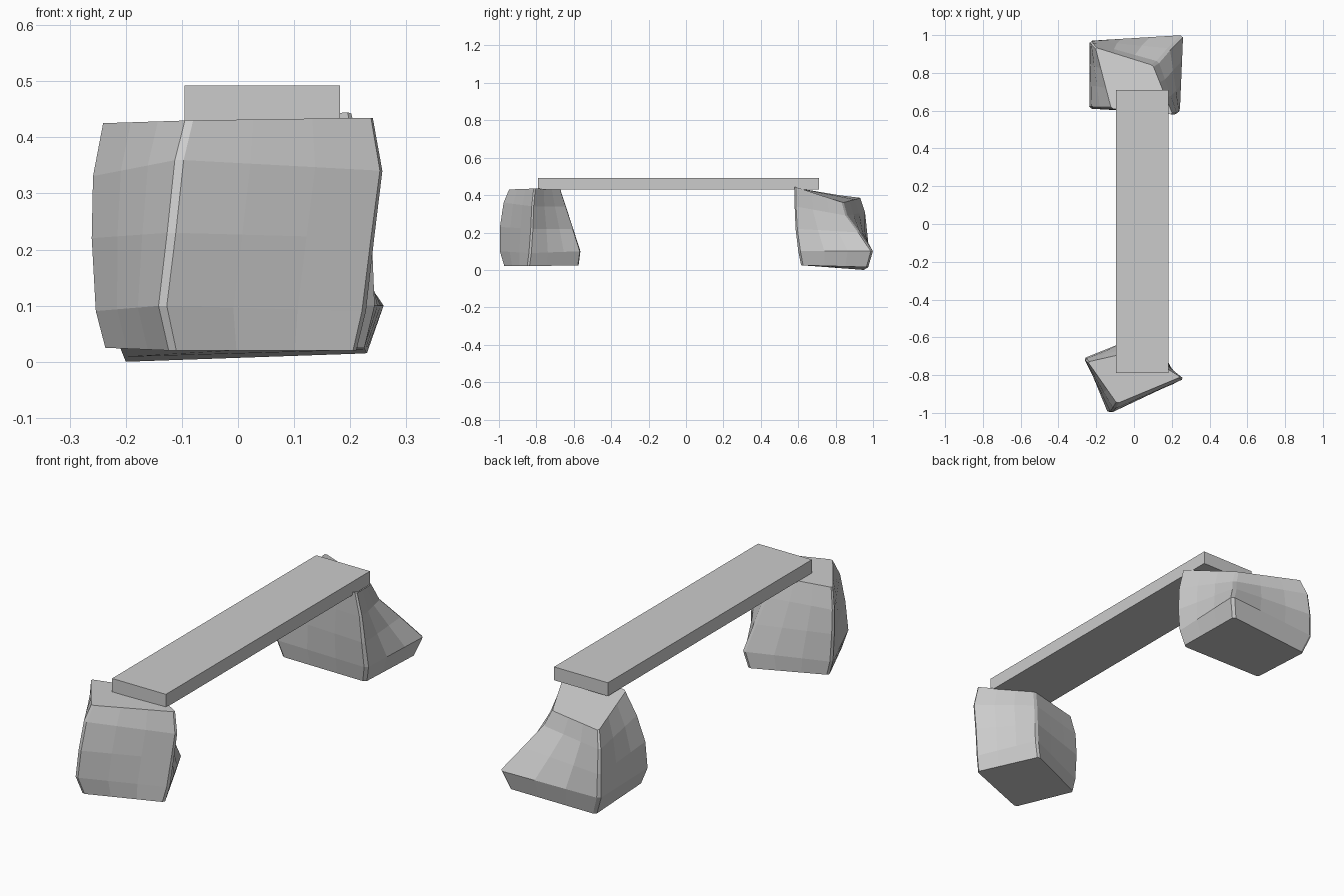
import bpy, bmesh
from mathutils import Vector

if "Cube" in bpy.data.objects:
    bpy.data.objects.remove(bpy.data.objects["Cube"])


def stone(name, corners):
    """Loft a faceted block from four corner profiles, each running bottom to top."""
    bm = bmesh.new()
    rings = []
    for level in zip(*corners):
        pts = [Vector(p) for p in level]
        ring = []
        for i, a in enumerate(pts):
            b = pts[(i + 1) % 4]
            # columns near both ends give each corner a narrow chamfer
            ring += [bm.verts.new(a.lerp(b, t)) for t in (0.03, 0.35, 0.66, 0.97)]
        rings.append(ring)
    n = len(rings[0])
    for lo, hi in zip(rings, rings[1:]):
        for i in range(n):
            j = (i + 1) % n
            bm.faces.new((lo[i], lo[j], hi[j], hi[i]))
    bm.faces.new(rings[0][::-1])
    bm.faces.new(rings[-1])
    bmesh.ops.recalc_face_normals(bm, faces=bm.faces)
    mesh = bpy.data.meshes.new(name)
    bm.to_mesh(mesh)
    bm.free()
    obj = bpy.data.objects.new(name, mesh)
    bpy.context.collection.objects.link(obj)
    return obj


# Front support stone, turned on the ground
stone("front_stone", [
    [(-.12, -.975, .02), (-.138, -1.0, .10), (-.122, -1.0, .23), (-.108, -.98, .36), (-.09, -.95, .43)],
    [(.215, -.845, .02), (.232, -.835, .09), (.248, -.825, .22), (.264, -.82, .34), (.247, -.81, .435)],
    [(.08, -.57, .025), (.10, -.56, .10), (.07, -.60, .22), (.04, -.64, .34), (.02, -.67, .43)],
    [(-.24, -.71, .025), (-.257, -.71, .09), (-.265, -.71, .22), (-.263, -.715, .33), (-.245, -.73, .425)],
])

# Back support stone, flaring toward the back right corner
stone("back_stone", [
    [(-.21, .62, .025), (-.237, .61, .10), (-.225, .61, .22), (-.18, .61, .33), (-.12, .61, .425)],
    [(.225, .615, .025), (.243, .60, .10), (.24, .585, .22), (.23, .58, .34), (.205, .58, .445)],
    [(.23, .975, .015), (.26, 1.0, .10), (.19, .93, .20), (.13, .86, .29), (.10, .84, .36)],
    [(-.20, .95, .0), (-.235, .97, .09), (-.235, .97, .20), (-.228, .96, .31), (-.205, .935, .385)],
])

# Flat seat plank resting on both stones
bpy.ops.mesh.primitive_cube_add(size=1, location=(.0435, -.04, .461))
seat = bpy.context.object
seat.name = "seat_plank"
seat.scale = (.277, 1.5, .062)
